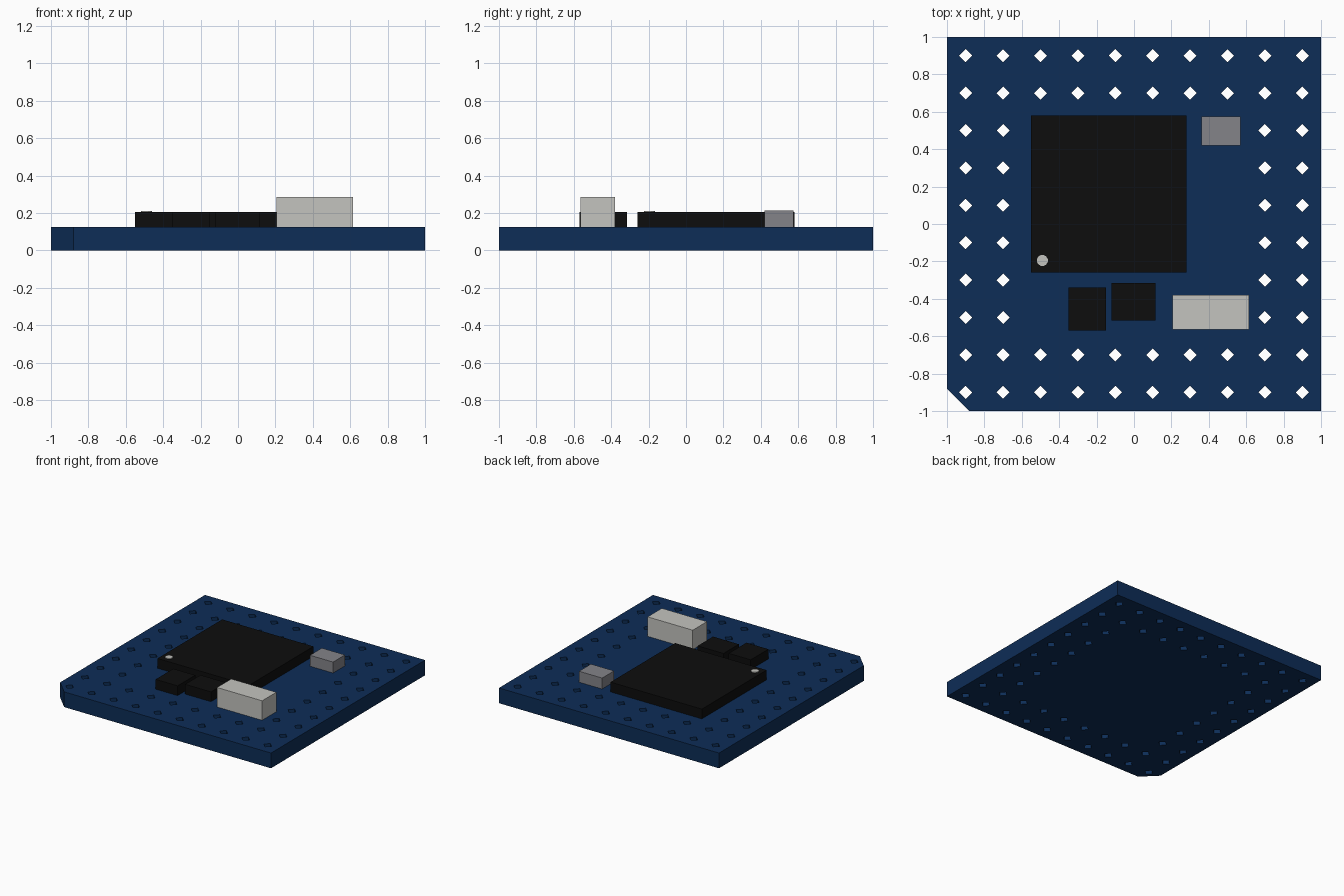
import bpy
import bmesh
from math import pi
from mathutils import Matrix

old = bpy.data.objects.get("Cube")
if old:
    bpy.data.objects.remove(old, do_unlink=True)

BOARD_TOP = 0.125


def material(name, rgb):
    mat = bpy.data.materials.new(name)
    mat.use_nodes = True
    mat.diffuse_color = (*rgb, 1)
    mat.node_tree.nodes["Principled BSDF"].inputs["Base Color"].default_value = (*rgb, 1)
    return mat


blue = material("board blue", (0.004, 0.026, 0.095))
black = material("chip black", (0.004, 0.004, 0.004))
pale = material("pale metal", (0.55, 0.55, 0.52))
grey = material("grey metal", (0.23, 0.23, 0.25))


def add_object(name, bm, mat):
    mesh = bpy.data.meshes.new(name)
    bm.to_mesh(mesh)
    bm.free()
    mesh.materials.append(mat)
    obj = bpy.data.objects.new(name, mesh)
    bpy.context.collection.objects.link(obj)
    return obj


def block(name, x0, x1, y0, y1, top, mat):
    """Box standing on the board."""
    bm = bmesh.new()
    place = Matrix.Translation(((x0 + x1) / 2, (y0 + y1) / 2, (BOARD_TOP + top) / 2))
    size = Matrix.Diagonal((x1 - x0, y1 - y0, top - BOARD_TOP, 1))
    bmesh.ops.create_cube(bm, size=1, matrix=place @ size)
    return add_object(name, bm, mat)


def cylinder(bm, x, y, z, radius, depth, sides, turn=0):
    bmesh.ops.create_cone(bm, cap_ends=True, segments=sides, radius1=radius,
                          radius2=radius, depth=depth,
                          matrix=Matrix.Translation((x, y, z)) @ Matrix.Rotation(turn, 4, "Z"))


# Board slab with one clipped corner
bm = bmesh.new()
outline = [(-0.88, -1), (1, -1), (1, 1), (-1, 1), (-1, -0.88)]
base = bm.faces.new([bm.verts.new((x, y, 0)) for x, y in outline])
side = bmesh.ops.extrude_face_region(bm, geom=[base], use_keep_orig=True)
top_verts = [g for g in side["geom"] if isinstance(g, bmesh.types.BMVert)]
bmesh.ops.translate(bm, verts=top_verts, vec=(0, 0, BOARD_TOP))
bmesh.ops.recalc_face_normals(bm, faces=bm.faces)
board = add_object("circuit_board", bm, blue)

# Two rings of diamond pin holes, cut right through
bm = bmesh.new()
steps = [-0.9 + 0.2 * i for i in range(10)]
for x in steps:
    for y in steps:
        if max(abs(x), abs(y)) > 0.6:
            cylinder(bm, x, y, BOARD_TOP / 2, 0.035, 0.3, 4)
cutter = add_object("pin_hole_cutter", bm, blue)
cutter.hide_render = True
cut = board.modifiers.new("pin holes", "BOOLEAN")
cut.operation = "DIFFERENCE"
cut.solver = "EXACT"
cut.object = cutter
bpy.context.view_layer.objects.active = board
bpy.ops.object.modifier_apply(modifier=cut.name)
bpy.data.objects.remove(cutter, do_unlink=True)

# Mounted components
block("main_chip", -0.55, 0.28, -0.26, 0.58, 0.205, black)
block("small_chip_left", -0.35, -0.15, -0.57, -0.34, 0.205, black)
block("small_chip_right", -0.12, 0.115, -0.515, -0.315, 0.205, black)
block("crystal_can", 0.205, 0.615, -0.565, -0.38, 0.285, pale)
block("capacitor", 0.36, 0.57, 0.42, 0.575, 0.215, grey)

# Orientation dot on the main chip
bm = bmesh.new()
cylinder(bm, -0.49, -0.195, 0.206, 0.03, 0.008, 12, pi / 12)
add_object("orientation_dot", bm, pale)
